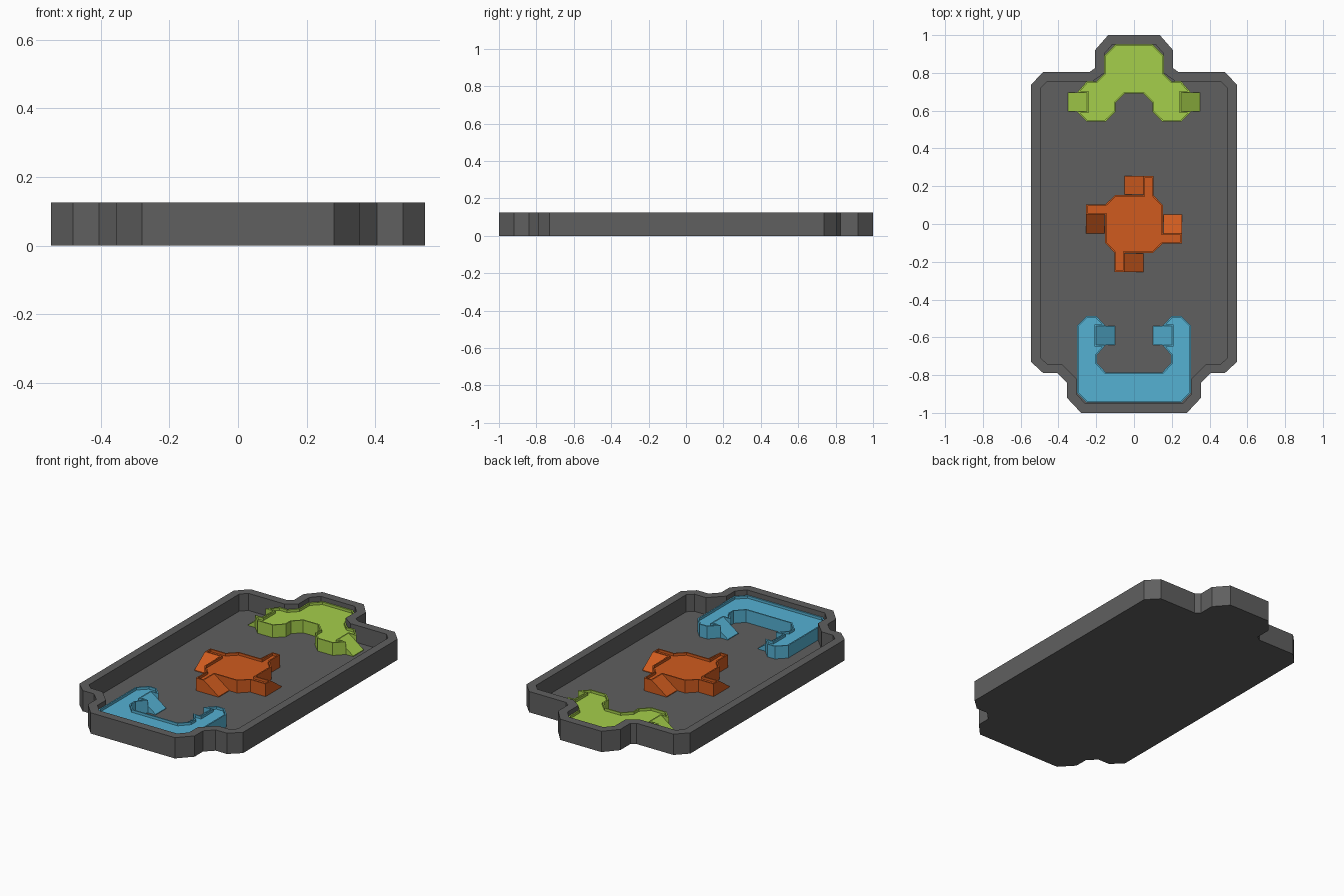
import bpy, bmesh
from mathutils import Vector

if "Cube" in bpy.data.objects:
    bpy.data.objects.remove(bpy.data.objects["Cube"])

FLOOR, RIM, TOP, PLATE = 0.022, 0.125, 0.098, 0.083


def colour(name, rgb):
    m = bpy.data.materials.new(name)
    m.diffuse_color = (*rgb, 1)
    m.use_nodes = True
    m.node_tree.nodes["Principled BSDF"].inputs["Base Color"].default_value = m.diffuse_color
    return m


def mirror(half):
    """Close a right-hand half outline (bottom to top) across x = 0."""
    return half + [(-x, y) for x, y in reversed(half)]


def inset(pts, d):
    """Mitred inward offset of a counter-clockwise outline."""
    out, n = [], len(pts)
    for i in range(n):
        a, b, c = (Vector(pts[(i + k) % n]) for k in (-1, 0, 1))
        u, v = (b - a).normalized(), (c - b).normalized()
        n1, n2 = Vector((-u.y, u.x)), Vector((-v.y, v.x))
        out.append(tuple(b + (n1 + n2) * d / (1 + n1.dot(n2))))
    return out


def loft(bm, rings):
    """Solid through matching outlines given as (points, z)."""
    loops = [[bm.verts.new((x, y, z)) for x, y in p] for p, z in rings]
    n = len(loops[0])
    for lo, hi in zip(loops, loops[1:]):
        for i in range(n):
            j = (i + 1) % n
            bm.faces.new((lo[i], lo[j], hi[j], hi[i]))
    bm.faces.new(loops[0][::-1])
    bm.faces.new(loops[-1])


def ramp(bm, base, direction):
    """Wedge 0.1 wide, falling from the piece top to the tray floor."""
    b, d = Vector(base), Vector(direction)
    s = Vector((-d.y, d.x)) * 0.05
    ends = []
    for side in (-s, s):
        p, q = b + side, b + side + d * 0.1
        ends.append([bm.verts.new(c) for c in
                     ((p.x, p.y, FLOOR), (q.x, q.y, FLOOR),
                      (q.x, q.y, FLOOR + 0.004), (p.x, p.y, TOP))])
    a, c = ends
    bm.faces.new(a)
    bm.faces.new(c[::-1])
    for i in range(4):
        j = (i + 1) % 4
        bm.faces.new((a[j], a[i], c[i], c[j]))


def finish(bm, name, mat):
    bmesh.ops.recalc_face_normals(bm, faces=bm.faces)
    me = bpy.data.meshes.new(name)
    bm.to_mesh(me)
    bm.free()
    me.materials.append(mat)
    ob = bpy.data.objects.new(name, me)
    bpy.context.collection.objects.link(ob)


def piece(name, outline, ramps, mat):
    """Flat piece with a thin raised lip, plus its ramps."""
    bm = bmesh.new()
    lip = inset(outline, 0.008)
    loft(bm, [(outline, FLOOR), (outline, TOP), (lip, TOP), (lip, PLATE)])
    for base, d in ramps:
        ramp(bm, base, d)
    finish(bm, name, mat)


# Tray with raised rim
outer = mirror([(0.28, -1), (0.355, -0.92), (0.355, -0.84), (0.405, -0.79),
                (0.48, -0.79), (0.545, -0.73), (0.545, 0.738), (0.48, 0.805),
                (0.235, 0.805), (0.207, 0.825), (0.207, 0.92), (0.137, 1)])
inner = inset(outer, 0.05)
bm = bmesh.new()
loft(bm, [(outer, 0), (outer, RIM), (inner, RIM), (inner, FLOOR)])
finish(bm, "tray", colour("dark_grey", (0.115, 0.115, 0.115)))

# U-shaped piece with ramps facing inward
u_shape = mirror([(0.25, -0.945), (0.303, -0.892), (0.303, -0.54),
                  (0.25, -0.487), (0.20, -0.487), (0.15, -0.54),
                  (0.20, -0.54), (0.20, -0.64), (0.15, -0.64),
                  (0.197, -0.695), (0.197, -0.735), (0.15, -0.785)])
piece("u_shaped_piece", u_shape,
      [((s * 0.20, -0.59), (-s, 0)) for s in (1, -1)],
      colour("blue", (0.09, 0.44, 0.65)))

# Arch-shaped piece with ramps facing outward
arch = mirror([(0.05, 0.69), (0.097, 0.643), (0.097, 0.595), (0.15, 0.543),
               (0.25, 0.543), (0.302, 0.595), (0.25, 0.595), (0.25, 0.695),
               (0.302, 0.695), (0.25, 0.755), (0.20, 0.755), (0.155, 0.80),
               (0.155, 0.895), (0.10, 0.95)])
# the arch half runs inner edge first, so it closes along the top
piece("arch_piece", arch,
      [((s * 0.25, 0.645), (s, 0)) for s in (1, -1)],
      colour("green", (0.375, 0.62, 0.07)))

# Pinwheel piece: each arm is a raised finger with a sideways ramp
quarter = [(0.10, -0.153), (0.153, -0.102), (0.255, -0.102),
           (0.255, -0.05), (0.153, -0.05), (0.153, 0.10)]
pinwheel, pin_ramps = [], []
rot = lambda p, k: p if k == 0 else rot((-p[1], p[0]), k - 1)
for k in range(4):
    pinwheel += [rot(p, k) for p in quarter[:-1]]
    pin_ramps.append((rot((0.205, -0.05), k), rot((0, 1), k)))
piece("pinwheel_piece", pinwheel, pin_ramps,
      colour("orange", (0.63, 0.105, 0.013)))
